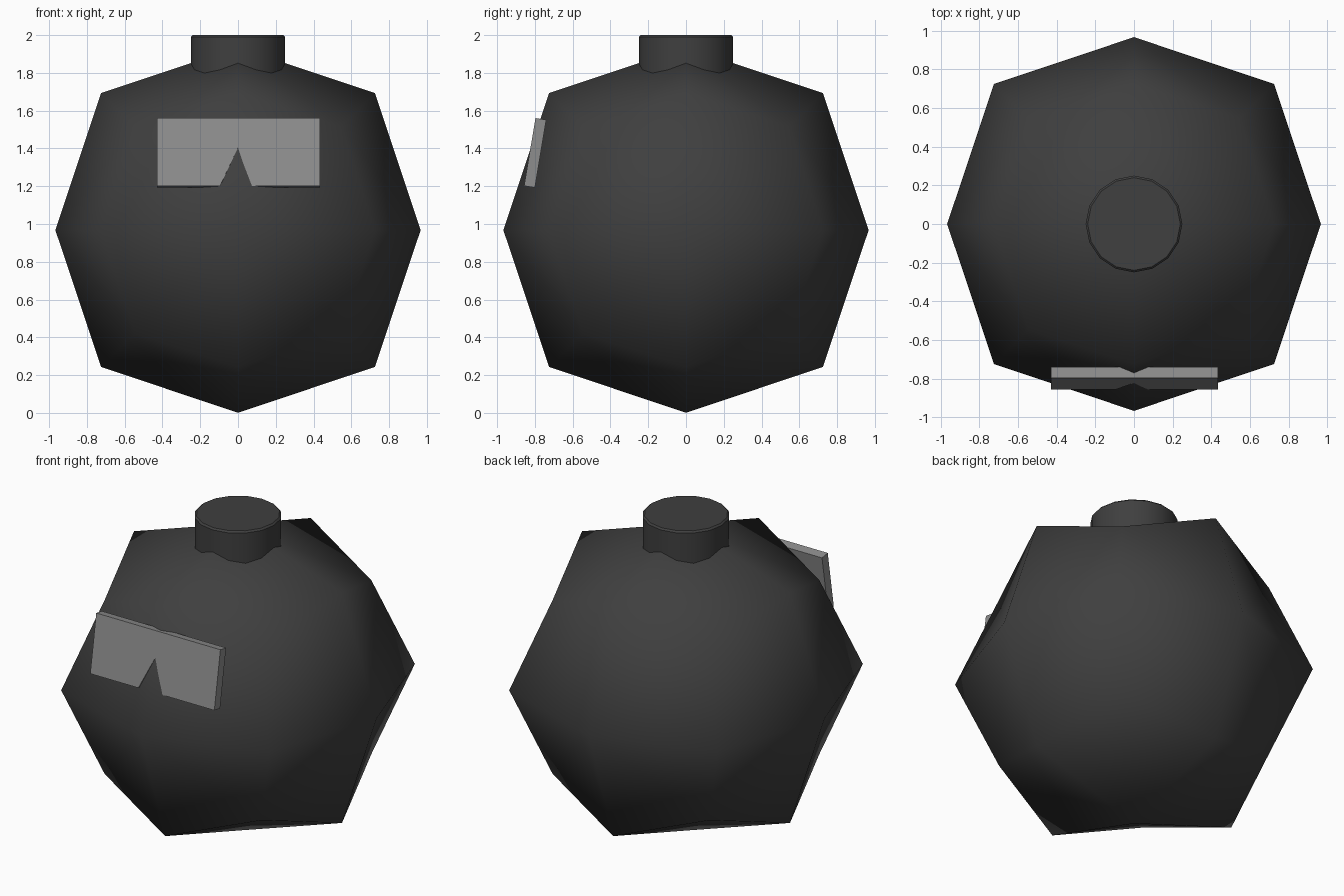
import bpy, bmesh
from itertools import permutations, product
from mathutils import Vector

if "Cube" in bpy.data.objects:
    bpy.data.objects.remove(bpy.data.objects["Cube"])


def material(name, value):
    m = bpy.data.materials.new(name)
    m.diffuse_color = (value, value, value, 1)
    m.use_nodes = True
    m.node_tree.nodes["Principled BSDF"].inputs["Base Color"].default_value = m.diffuse_color
    return m


def finish(name, bm, mat):
    bmesh.ops.recalc_face_normals(bm, faces=bm.faces)
    me = bpy.data.meshes.new(name)
    bm.to_mesh(me)
    bm.free()
    ob = bpy.data.objects.new(name, me)
    bpy.context.collection.objects.link(ob)
    me.materials.append(mat)
    return ob


dark = material("dark_grey", 0.05)
pale = material("pale_grey", 0.27)

# Round body: low-poly ball from a once-divided cube
CENTRE = Vector((0, 0, 0.968))
AXIS, EDGE, CORNER = 0.967, 0.725, 0.547
bm = bmesh.new()
for signs in product((-1, 1), repeat=3):
    unit = [Vector([signs[i] if i == k else 0 for i in range(3)]) for k in range(3)]
    for a, b, c in permutations(range(3)):
        pts = (unit[a] * AXIS, (unit[a] + unit[b]) * EDGE, Vector(signs) * CORNER)
        bm.faces.new([bm.verts.new(CENTRE + p) for p in pts])
bmesh.ops.remove_doubles(bm, verts=bm.verts, dist=0.001)
for f in bm.faces:
    f.smooth = True
finish("body", bm, dark)

# Neck plug with a small bevel round its top
bpy.ops.mesh.primitive_cylinder_add(vertices=16, radius=0.25, depth=0.3, location=(0, 0, 1.85))
neck = bpy.context.object
neck.name = "neck"
neck.data.materials.append(dark)
bevel = neck.modifiers.new("rim", 'BEVEL')
bevel.width = 0.01
bevel.segments = 1
bpy.ops.object.shade_smooth_by_angle(angle=0.6)

# Tilted visor plate with a notch in the lower edge
outline = [(-0.43, 0), (-0.095, 0), (0, 0.205), (0.068, 0), (0.435, 0), (0.435, 0.364), (-0.43, 0.364)]
origin = Vector((0, -0.857, 1.202))
up = Vector((0, 0.165, 0.986))
depth = Vector((0, 0.057, -0.0095))
bm = bmesh.new()
plate = bm.faces.new([bm.verts.new(origin + Vector((x, 0, 0)) + up * h) for x, h in outline])
ext = bmesh.ops.extrude_face_region(bm, geom=[plate], use_keep_orig=True)
bmesh.ops.translate(bm, vec=depth, verts=[g for g in ext["geom"] if isinstance(g, bmesh.types.BMVert)])
finish("visor", bm, pale)
